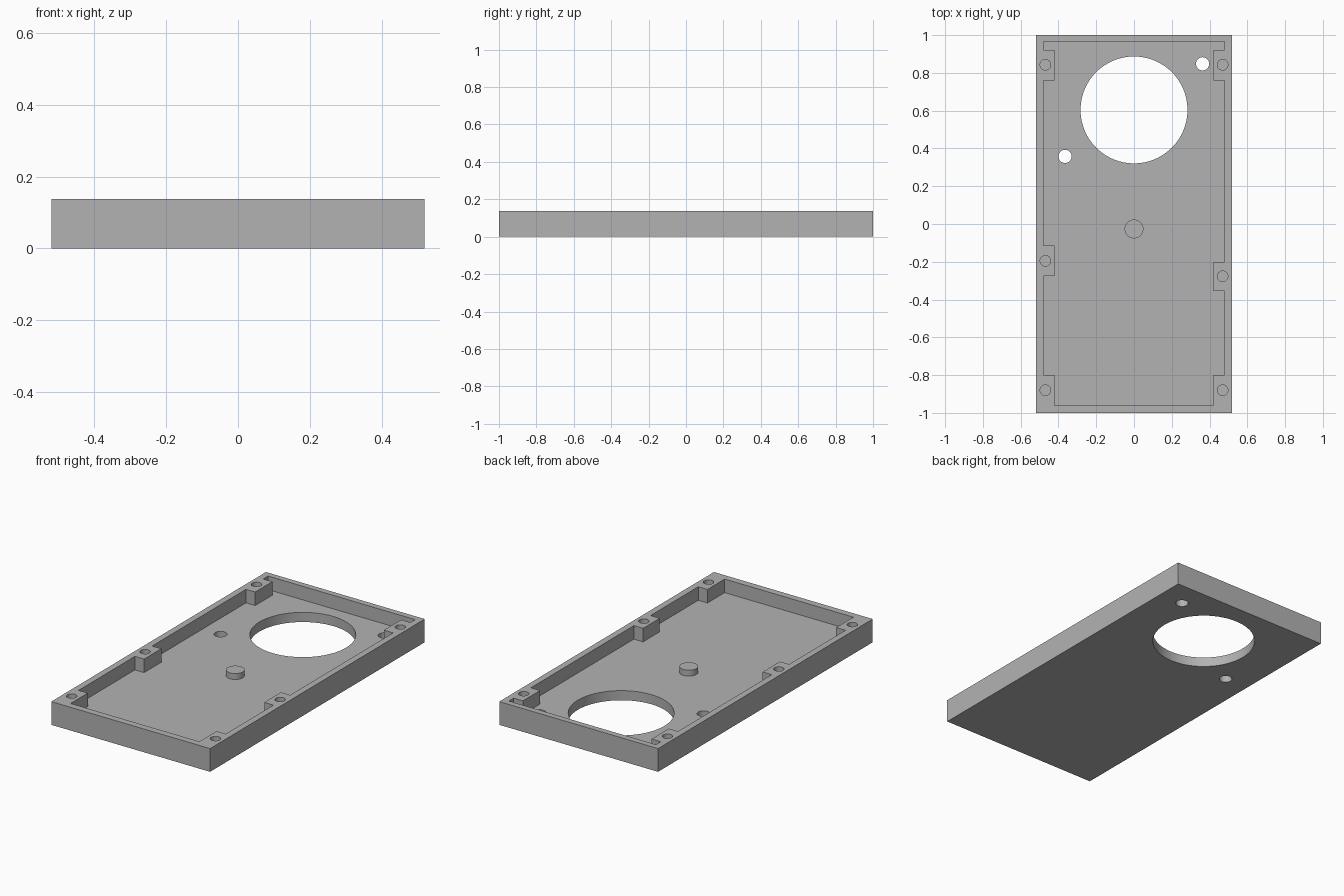
import bpy, bmesh, math

cube = bpy.data.objects.get("Cube")
if cube:
    bpy.data.objects.remove(cube, do_unlink=True)

W, L, H = 0.518, 1.0, 0.137        # half width, half length, height
FLOOR, PEG_TOP = 0.057, 0.092
WALL_X, BOSS_X = 0.48, 0.42        # inner wall and inner boss face
FRONT, BACK = -0.96, 0.965         # inner wall ends
CORNER, REAR = -0.80, (0.76, 0.92)

grey = bpy.data.materials.new("plain grey")
grey.use_nodes = True
grey.diffuse_color = (0.45, 0.45, 0.45, 1)
grey.node_tree.nodes["Principled BSDF"].inputs["Base Color"].default_value = (0.45, 0.45, 0.45, 1)


def prism(name, outline, z0, z1):
    """Extrude a flat outline between two heights."""
    bm = bmesh.new()
    face = bm.faces.new([bm.verts.new((x, y, z0)) for x, y in outline])
    top = bmesh.ops.extrude_face_region(bm, geom=[face])["geom"]
    verts = [v for v in top if isinstance(v, bmesh.types.BMVert)]
    bmesh.ops.translate(bm, vec=(0, 0, z1 - z0), verts=verts)
    bmesh.ops.recalc_face_normals(bm, faces=bm.faces)
    mesh = bpy.data.meshes.new(name)
    bm.to_mesh(mesh)
    bm.free()
    mesh.materials.append(grey)
    obj = bpy.data.objects.new(name, mesh)
    bpy.context.collection.objects.link(obj)
    return obj


def circle(x, y, r, n):
    return [(x + r * math.cos(math.tau * i / n), y + r * math.sin(math.tau * i / n))
            for i in range(n)]


def combine(body, tool, operation):
    """Apply a boolean and discard the helper."""
    mod = body.modifiers.new(tool.name, 'BOOLEAN')
    mod.object, mod.operation, mod.solver = tool, operation, 'EXACT'
    bpy.context.view_layer.objects.active = body
    bpy.ops.object.modifier_apply(modifier=mod.name)
    bpy.data.objects.remove(tool, do_unlink=True)


def pocket_side(sign, middle):
    """Inner wall from front to back, stepping in around the screw bosses."""
    pts = [(BOSS_X, FRONT), (BOSS_X, CORNER), (WALL_X, CORNER)]
    for a, b in (middle, REAR):
        pts += [(WALL_X, a), (BOSS_X, a), (BOSS_X, b), (WALL_X, b)]
    pts.append((WALL_X, BACK))
    return [(sign * x, y) for x, y in pts]


# Tray: solid block hollowed by the pocket
tray = prism("enclosure_tray", [(-W, -L), (W, -L), (W, L), (-W, L)], 0, H)
pocket = pocket_side(1, (-0.355, -0.2)) + pocket_side(-1, (-0.275, -0.115))[::-1]
combine(tray, prism("pocket_cutter", pocket, FLOOR, H + 0.1), 'DIFFERENCE')

# Large opening and two small holes through the floor
for x, y, r, n in ((0, 0.604, 0.283, 96), (0.363, 0.848, 0.035, 32), (-0.365, 0.358, 0.035, 32)):
    combine(tray, prism("floor_hole_cutter", circle(x, y, r, n), -0.1, H + 0.1), 'DIFFERENCE')

# Blind screw holes in the bosses
for x, ys in ((0.469, (0.843, -0.277, -0.88)), (-0.469, (0.843, -0.195, -0.88))):
    for y in ys:
        combine(tray, prism("screw_hole_cutter", circle(x, y, 0.028, 32), FLOOR, H + 0.1), 'DIFFERENCE')

# Locating peg on the floor
combine(tray, prism("locating_peg", circle(0, -0.026, 0.05, 40), FLOOR - 0.02, PEG_TOP), 'UNION')

# Smooth round walls, keep edges sharp
bpy.ops.object.select_all(action='DESELECT')
tray.select_set(True)
bpy.context.view_layer.objects.active = tray
bpy.ops.object.shade_smooth_by_angle(angle=math.radians(30))
